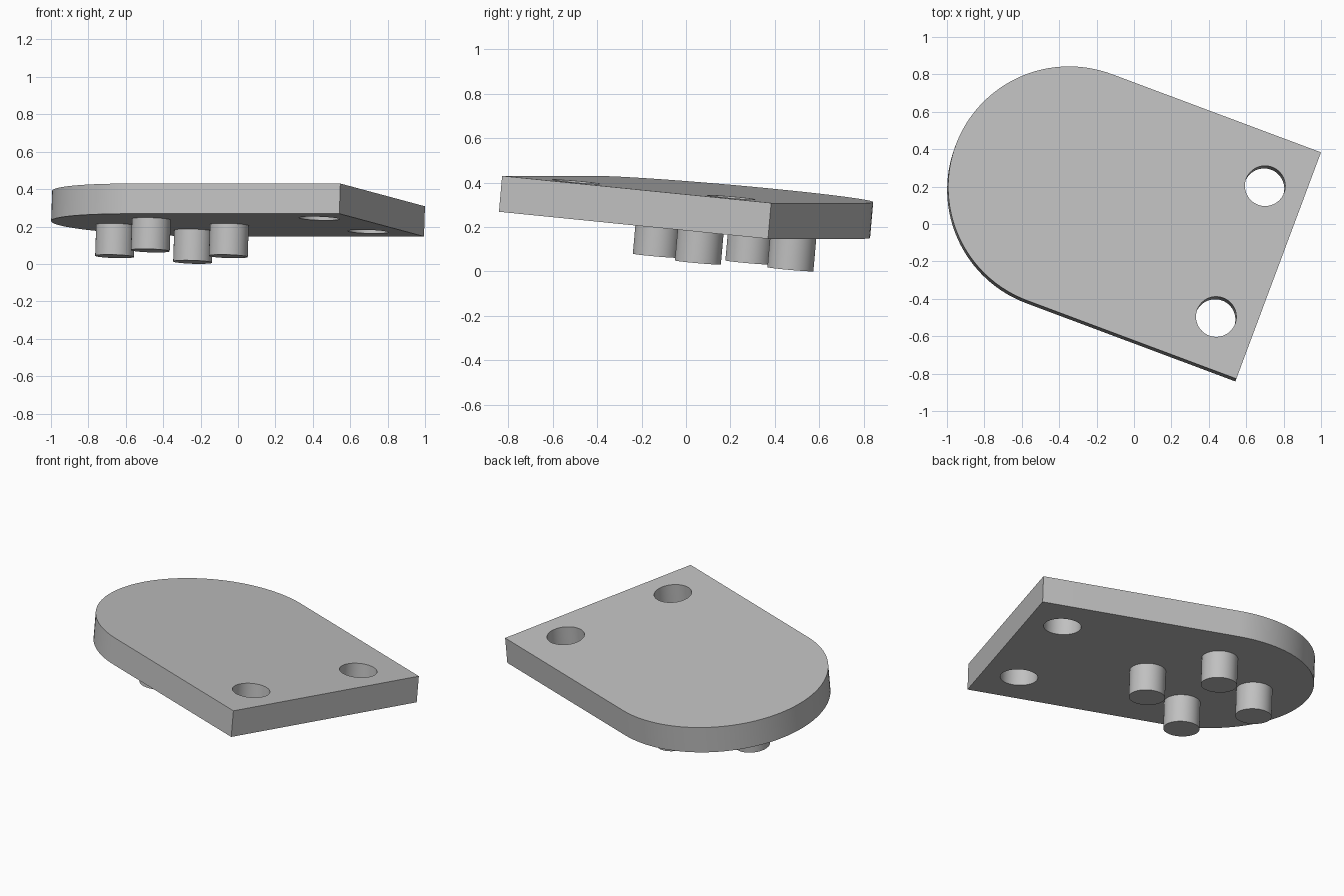
import bpy, bmesh
from math import radians, pi, cos, sin
from mathutils import Matrix, Vector

cube = bpy.data.objects.get("Cube")
if cube:
    bpy.data.objects.remove(cube, do_unlink=True)

RADIUS = 0.649        # rounded end, also half the plate width
LENGTH = 1.194        # from the arc centre to the square end
THICK = 0.162
PEG_RADIUS, PEG_LENGTH = 0.104, 0.168
HOLE_RADIUS = 0.108

# Shared pose: origin at the arc centre on the top face, turned and tilted
POSE = (Matrix.Translation((-0.345, 0.196, 0.369))
        @ Matrix.Rotation(radians(-20.5), 4, 'Z')
        @ Matrix.Rotation(radians(-5.38), 4, 'X'))

grey = bpy.data.materials.new("light grey")
grey.use_nodes = True
colour = (0.53, 0.53, 0.53, 1)
grey.diffuse_color = colour
grey.node_tree.nodes["Principled BSDF"].inputs["Base Color"].default_value = colour


def prism(name, outline, z_low, z_high):
    """Solid with the given outline between two heights, in the shared pose."""
    bm = bmesh.new()
    base = bm.faces.new([bm.verts.new((x, y, z_low)) for x, y in outline])
    top = bmesh.ops.extrude_face_region(bm, geom=[base])["geom"]
    bmesh.ops.translate(bm, vec=(0, 0, z_high - z_low),
                        verts=[v for v in top if isinstance(v, bmesh.types.BMVert)])
    bmesh.ops.recalc_face_normals(bm, faces=bm.faces)
    mesh = bpy.data.meshes.new(name)
    bm.to_mesh(mesh)
    bm.free()
    mesh.materials.append(grey)
    obj = bpy.data.objects.new(name, mesh)
    obj.matrix_world = POSE
    bpy.context.collection.objects.link(obj)
    return obj


def arc(x, y, r, start, sweep, steps):
    return [(x + r * cos(start + sweep * i / steps),
             y + r * sin(start + sweep * i / steps)) for i in range(steps)]


def circle(x, y, r):
    return arc(x, y, r, 0, 2 * pi, 64)


def smooth(obj):
    bpy.ops.object.select_all(action='DESELECT')
    obj.select_set(True)
    bpy.context.view_layer.objects.active = obj
    bpy.ops.object.shade_smooth_by_angle(angle=radians(30))


# Plate: half round at one end, square at the other
outline = arc(0, 0, RADIUS, pi / 2, pi, 64)
outline += [(0, -RADIUS), (LENGTH, -RADIUS), (LENGTH, RADIUS)]
plate = prism("plate", outline, -THICK, 0)

# Two through holes near the square end
for side in (-1, 1):
    cutter = prism("hole_cutter", circle(LENGTH - 0.217, side * 0.375, HOLE_RADIUS),
                   -2 * THICK, THICK)
    cutter.hide_render = True
    cut = plate.modifiers.new("hole", 'BOOLEAN')
    cut.operation, cut.object, cut.solver = 'DIFFERENCE', cutter, 'EXACT'
    bpy.context.view_layer.objects.active = plate
    bpy.ops.object.modifier_apply(modifier=cut.name)
    bpy.data.objects.remove(cutter, do_unlink=True)
smooth(plate)

# Four pegs under the rounded end, set in a diamond
for name, dx, dy in (("front", 0, -1), ("back", 0, 1), ("left", 1, 0), ("right", -1, 0)):
    spot = Vector((dx, dy)) * RADIUS / 2
    smooth(prism(name + "_peg", circle(spot.x, spot.y, PEG_RADIUS),
                 -THICK - PEG_LENGTH, -THICK))
